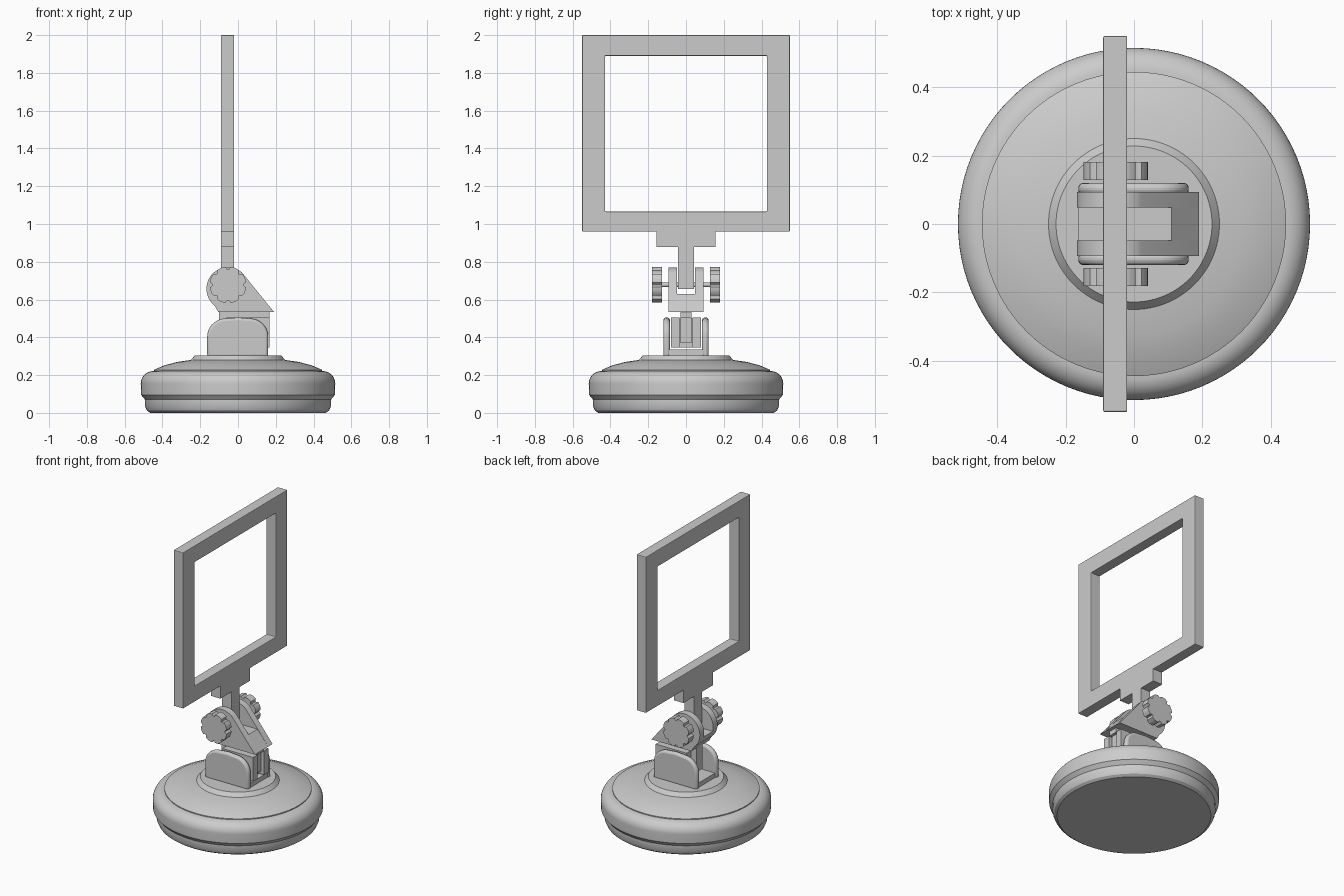
import bpy, bmesh
from math import sin, cos, pi, radians

if "Cube" in bpy.data.objects:
    bpy.data.objects.remove(bpy.data.objects["Cube"])


def finish(name, bm, smooth=True, bevel=0, seg=3):
    bmesh.ops.recalc_face_normals(bm, faces=bm.faces)
    me = bpy.data.meshes.new(name)
    bm.to_mesh(me)
    bm.free()
    ob = bpy.data.objects.new(name, me)
    bpy.context.collection.objects.link(ob)
    if bevel:
        m = ob.modifiers.new("bevel", "BEVEL")
        m.width, m.segments, m.limit_method = bevel, seg, 'ANGLE'
        m.angle_limit = radians(40)
    if smooth:
        bpy.ops.object.select_all(action='DESELECT')
        ob.select_set(True)
        bpy.context.view_layer.objects.active = ob
        bpy.ops.object.shade_smooth_by_angle(angle=radians(30))
    return ob


def prism(name, pts, y0, y1, **kw):
    """Extrude an (x, z) outline along y."""
    bm = bmesh.new()
    f = bm.faces.new([bm.verts.new((x, y0, z)) for x, z in pts])
    r = bmesh.ops.extrude_face_region(bm, geom=[f])
    vs = [v for v in r["geom"] if isinstance(v, bmesh.types.BMVert)]
    bmesh.ops.translate(bm, verts=vs, vec=(0, y1 - y0, 0))
    return finish(name, bm, **kw)


def box(name, x0, x1, y0, y1, z0, z1, **kw):
    return prism(name, [(x0, z0), (x1, z0), (x1, z1), (x0, z1)], y0, y1, smooth=False, **kw)


def arc(cx, cz, rx, rz, a0, a1, n):
    return [(cx + rx * cos(radians(a0 + (a1 - a0) * i / n)),
             cz + rz * sin(radians(a0 + (a1 - a0) * i / n))) for i in range(n + 1)]


def lathe(name, prof, n=96):
    bm = bmesh.new()
    vs = [bm.verts.new((r, 0, z)) for r, z in prof]
    es = [bm.edges.new(p) for p in zip(vs, vs[1:])]
    bmesh.ops.spin(bm, geom=vs + es, axis=(0, 0, 1), cent=(0, 0, 0), steps=n, angle=2 * pi)
    bmesh.ops.remove_doubles(bm, verts=bm.verts, dist=1e-5)
    return finish(name, bm)


# Round suction base: stepped foot, rolled rim, shallow dome, raised collar
profile = [(0, 0), (0.465, 0), (0.482, 0.012), (0.492, 0.035), (0.492, 0.07), (0.513, 0.095)]
profile += arc(0.445, 0.155, 0.07, 0.067, 0, 90, 10)
profile += [(0.445, 0.228), (0.39, 0.252), (0.32, 0.27), (0.25, 0.28), (0.228, 0.305), (0, 0.305)]
lathe("suction_base", profile)

# Cradle: two rounded cheeks joined by a floor
cheek = [(-0.163, 0.295), (0.16, 0.295)]
cheek += arc(0.06, 0.405, 0.10, 0.095, 0, 80, 8) + [(0, 0.505)] + arc(-0.063, 0.405, 0.10, 0.095, 100, 180, 8)
for s, side in ((-1, "front"), (1, "back")):
    prism("cradle_cheek_" + side, cheek, s * 0.085, s * 0.12, bevel=0.014)
box("cradle_floor", -0.155, 0.155, -0.1, 0.1, 0.295, 0.335)

# Swivel block: side plates around a recessed tongue carrying the clevis
for s, side in ((-1, "front"), (1, "back")):
    box("swivel_plate_" + side, -0.06, 0.168, s * 0.035, s * 0.08, 0.345, 0.505)
box("swivel_tongue", -0.1, 0.15, -0.03, 0.03, 0.37, 0.54)
box("swivel_core", -0.05, 0.13, -0.05, 0.05, 0.345, 0.5)
box("swivel_cap", -0.1, 0.168, -0.03, 0.03, 0.505, 0.54)

# Clevis: two rounded arms on a solid foot
HX, HZ = -0.053, 0.657
arm = arc(HX, HZ, 0.114, 0.114, 50, 232, 32) + [(-0.105, 0.535), (0.19, 0.535)]
foot = arc(HX, HZ, 0.114, 0.114, 194, 232, 8) + [(-0.105, 0.535), (0.19, 0.535), (0.11, 0.63)]
for s, side in ((-1, "front"), (1, "back")):
    prism("clevis_arm_" + side, arm, s * 0.048, s * 0.093)
prism("clevis_foot", foot, -0.048, 0.048)

# Pivot pin and scalloped knobs
PZ = 0.678
prism("pivot_pin", arc(HX, PZ, 0.012, 0.012, 0, 345, 23), -0.14, 0.14)
knob = []
for k in range(8):
    for off, r in ((-15, 0.095), (-5, 0.097), (5, 0.097), (15, 0.095), (18, 0.085), (22.5, 0.081), (27, 0.085)):
        a = radians(k * 45 + 22.5 + off)
        knob.append((HX + r * cos(a), PZ + r * sin(a)))
for s, side in ((-1, "front"), (1, "back")):
    prism("knob_" + side, knob, s * 0.128, s * 0.181)

# Stem and tab under the screen frame
box("stem", -0.09, -0.02, -0.042, 0.042, 0.657, 0.89)
box("frame_tab", -0.09, -0.02, -0.157, 0.157, 0.877, 0.97)

# Square open frame
bm = bmesh.new()
rings = [[bm.verts.new((-0.09, y, z)) for y, z in ((-w, a), (w, a), (w, b), (-w, b))]
         for w, a, b in ((0.55, 0.96, 2.0), (0.428, 1.065, 1.89))]
o, i = rings
faces = [bm.faces.new((o[k], o[(k + 1) % 4], i[(k + 1) % 4], i[k])) for k in range(4)]
r = bmesh.ops.extrude_face_region(bm, geom=faces)
bmesh.ops.translate(bm, verts=[v for v in r["geom"] if isinstance(v, bmesh.types.BMVert)], vec=(0.07, 0, 0))
finish("open_frame", bm, smooth=False, bevel=0.004, seg=2)
